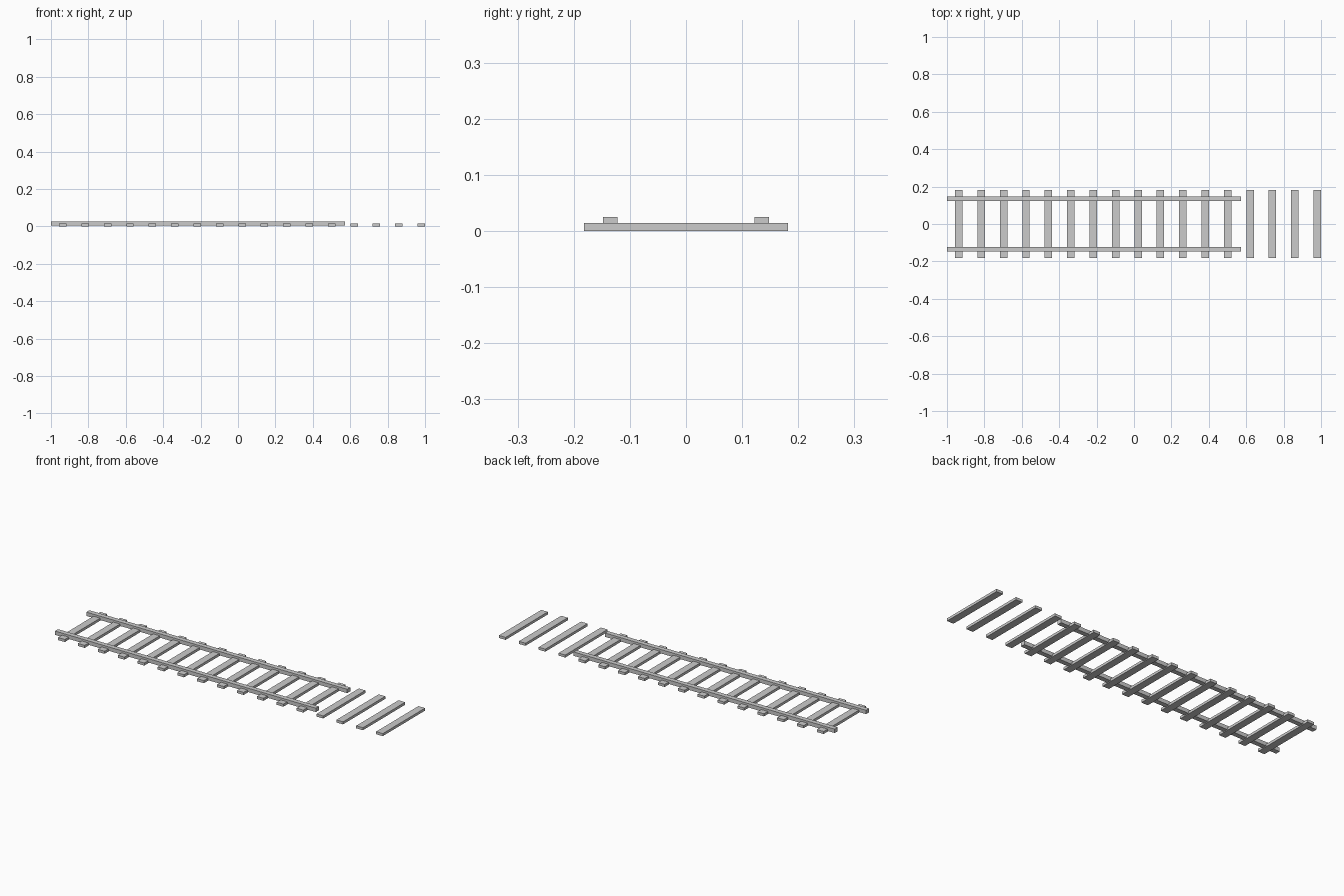
import bpy
import bmesh
from mathutils import Matrix, Vector

cube = bpy.data.objects.get("Cube")
if cube:
    bpy.data.objects.remove(cube, do_unlink=True)

# One plain grey for the whole track
grey = bpy.data.materials.new("light_grey")
grey.use_nodes = True
colour = (0.6, 0.6, 0.6, 1)
grey.diffuse_color = colour
grey.node_tree.nodes["Principled BSDF"].inputs["Base Color"].default_value = colour


def box(name, low, high):
    """Axis-aligned box between two corners."""
    low, high = Vector(low), Vector(high)
    bm = bmesh.new()
    bmesh.ops.create_cube(bm, size=1, matrix=Matrix.LocRotScale(None, None, high - low))
    mesh = bpy.data.meshes.new(name)
    bm.to_mesh(mesh)
    bm.free()
    mesh.materials.append(grey)
    obj = bpy.data.objects.new(name, mesh)
    obj.location = (low + high) / 2
    bpy.context.collection.objects.link(obj)
    return obj


# Row of cross sleepers, the last few without rails
SLEEPERS, SPACING, LAST_X = 17, 0.1198, 0.98
HALF_WIDTH, HALF_LENGTH, SLEEPER_TOP = 0.02, 0.182, 0.014
for i in range(SLEEPERS):
    x = LAST_X - (SLEEPERS - 1 - i) * SPACING
    box(f"sleeper_{i + 1}",
        (x - HALF_WIDTH, -HALF_LENGTH, 0),
        (x + HALF_WIDTH, HALF_LENGTH, SLEEPER_TOP))

# Two rails sunk into the sleepers
RAIL_Y, RAIL_HALF = 0.135, 0.013
for name, side in (("front_rail", -1), ("back_rail", 1)):
    y = side * RAIL_Y
    box(name, (-1, y - RAIL_HALF, 0.004), (0.573, y + RAIL_HALF, 0.025))
